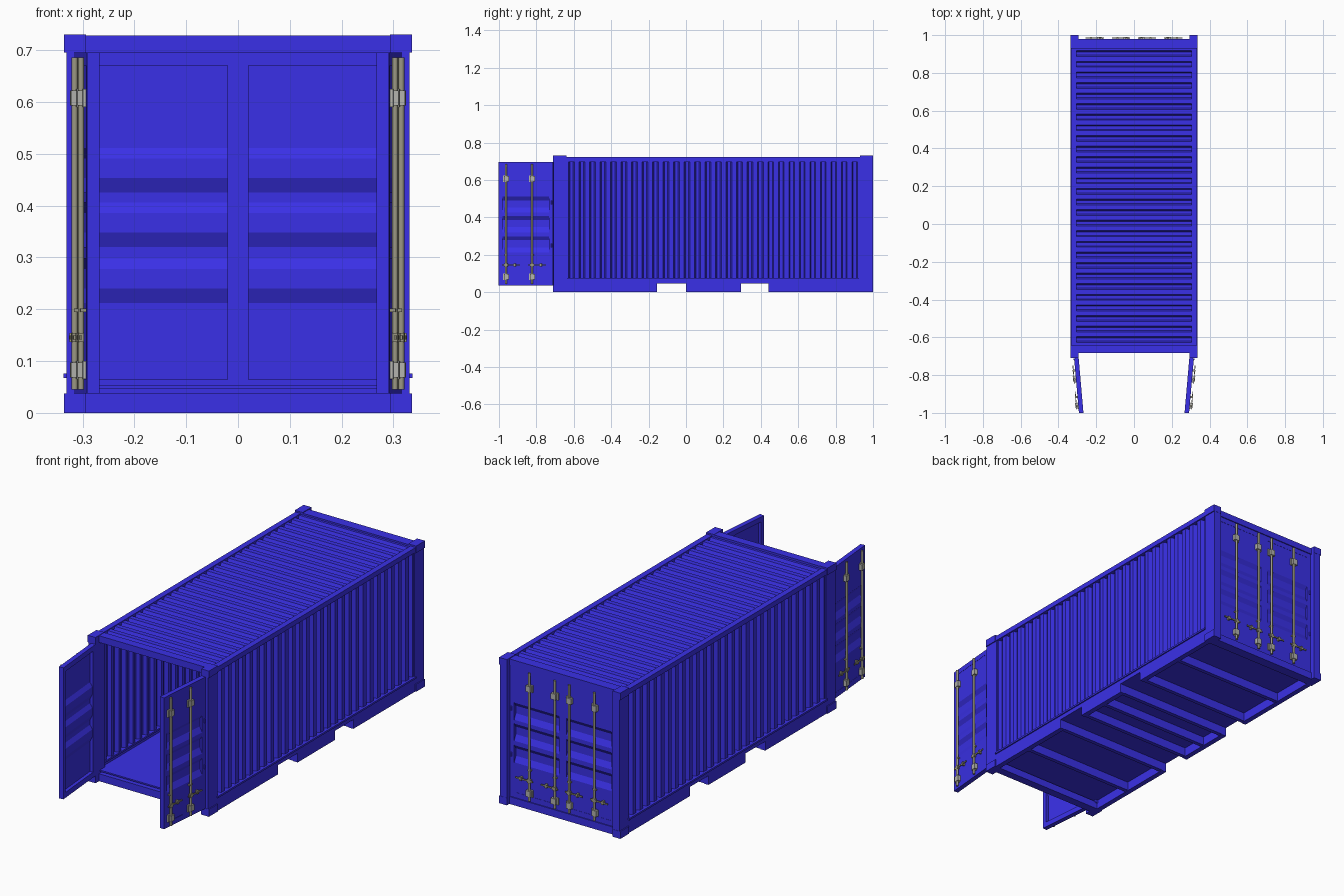
import bpy, bmesh, math
from mathutils import Matrix, Vector

if "Cube" in bpy.data.objects:
    bpy.data.objects.remove(bpy.data.objects["Cube"])


def material(name, rgb):
    m = bpy.data.materials.new(name)
    m.use_nodes = True
    m.diffuse_color = (*rgb, 1)
    m.node_tree.nodes["Principled BSDF"].inputs["Base Color"].default_value = (*rgb, 1)
    return m


BLUE = material("blue paint", (0.042, 0.03, 0.8))
STEEL = material("dull steel", (0.33, 0.315, 0.23))
PALE = material("pale steel", (0.45, 0.45, 0.42))

# Main dimensions
HALF, FRONT, BACK, TOP = 0.333, -0.71, 1.0, 0.73
POST, CAST = 0.293, 0.07
WALL_A, WALL_B = FRONT + CAST, BACK - CAST
DOOR_W, DOOR_LO, DOOR_HI = 0.292, 0.037, 0.6955
THICK = 0.024


def box(bm, x, y, z):
    size = Vector((x[1] - x[0], y[1] - y[0], z[1] - z[0]))
    mid = Vector((x[0] + x[1], y[0] + y[1], z[0] + z[1])) / 2
    bmesh.ops.create_cube(bm, size=1, matrix=Matrix.Translation(mid) @ Matrix.Diagonal((*size, 1)))


def both_sides(bm, x, y, z):
    box(bm, x, y, z)
    box(bm, (-x[1], -x[0]), y, z)


def rod(bm, x, y, z, radius, sides=10):
    bmesh.ops.create_cone(bm, cap_ends=True, segments=sides, radius1=radius, radius2=radius,
                          depth=z[1] - z[0], matrix=Matrix.Translation((x, y, sum(z) / 2)))


def prism(bm, points, lo, hi):
    """Closed (y, z) outline extruded along x."""
    face = bm.faces.new([bm.verts.new((lo, y, z)) for y, z in points])
    out = bmesh.ops.extrude_face_region(bm, geom=[face])
    verts = [v for v in out["geom"] if isinstance(v, bmesh.types.BMVert)]
    bmesh.ops.translate(bm, verts=verts, vec=(hi - lo, 0, 0))


def finish(bm, name, mat, matrix=Matrix.Identity(4), smooth=False):
    bm.transform(matrix)
    bmesh.ops.recalc_face_normals(bm, faces=bm.faces)
    mesh = bpy.data.meshes.new(name)
    bm.to_mesh(mesh)
    bm.free()
    mesh.materials.append(mat)
    ob = bpy.data.objects.new(name, mesh)
    bpy.context.collection.objects.link(ob)
    if smooth:
        bpy.ops.object.select_all(action="DESELECT")
        ob.select_set(True)
        bpy.context.view_layer.objects.active = ob
        bpy.ops.object.shade_smooth_by_angle(angle=math.radians(40))


def corrugation(start, end, count, high, low):
    """Trapezoid wave as (along, level) points."""
    pitch = (end - start) / count
    pts = [(start, high)]
    for i in range(count):
        a = start + i * pitch
        pts += [(a + pitch * f, lv) for f, lv in
                ((0.22, high), (0.35, low), (0.65, low), (0.78, high))]
    return pts + [(end, high)]


def sheet(pts, thickness=0.003):
    """Closed outline of a thin sheet following the wave."""
    return pts + [(a, lv - thickness) for a, lv in reversed(pts)]


# Corner castings
bm = bmesh.new()
for y in ((FRONT, WALL_A), (WALL_B, BACK)):
    for z in ((0, 0.037), (0.695, TOP)):
        both_sides(bm, (POST, 0.336), y, z)
finish(bm, "corner_castings", BLUE)

# Corner posts
bm = bmesh.new()
for y in ((FRONT + 0.001, WALL_A + 0.005), (WALL_B - 0.005, BACK - 0.001)):
    both_sides(bm, (POST, 0.331), y, (0.03, 0.7))
finish(bm, "corner_posts", BLUE)

# Headers and sills across both ends
bm = bmesh.new()
for y, top in (((-0.682, WALL_A), 0.7285), ((WALL_B, 0.98), 0.7265)):
    box(bm, (-0.3, 0.3), y, (0.695, top))
    box(bm, (-0.3, 0.3), y, (0, 0.037))
finish(bm, "end_headers_and_sills", BLUE)

# Top side rails
bm = bmesh.new()
both_sides(bm, (0.304, HALF), (WALL_A - 0.01, WALL_B + 0.01), (0.697, 0.722))
finish(bm, "top_side_rails", BLUE)

# Bottom side rails with fork pocket notches
POCKETS = ((-0.155, 0.0), (0.295, 0.44))
outline = [(WALL_A, 0.068), (WALL_A, 0)]
for a, b in POCKETS:
    outline += [(a, 0), (a, 0.046), (b, 0.046), (b, 0)]
outline += [(WALL_B, 0), (WALL_B, 0.068)]
bm = bmesh.new()
prism(bm, outline, 0.305, 0.331)
prism(bm, outline, -0.331, -0.305)
both_sides(bm, (0.3, 0.337), (WALL_A, WALL_B), (0.067, 0.076))
finish(bm, "bottom_side_rails", BLUE)

# Floor and cross members beneath it
bm = bmesh.new()
box(bm, (-0.31, 0.31), (-0.675, 0.97), (0.046, 0.053))
finish(bm, "floor", BLUE)
bm = bmesh.new()
beams = [-0.42, 0.1475, 0.7]
for a, b in POCKETS:
    beams += [a - 0.01, b + 0.01]
for y in beams:
    box(bm, (-0.31, 0.31), (y - 0.01, y + 0.01), (0.002, 0.047))
finish(bm, "floor_cross_members", BLUE)

# Corrugated roof
bm = bmesh.new()
prism(bm, sheet(corrugation(WALL_A, WALL_B, 28, 0.718, 0.702)), -0.306, 0.306)
finish(bm, "roof", BLUE)

# Corrugated side walls: extruded along x, then stood upright
wave = sheet(corrugation(WALL_A, WALL_B, 28, 0.326, 0.308))
for name, side in (("left_wall", 1), ("right_wall", -1)):
    bm = bmesh.new()
    prism(bm, wave, 0.07, 0.702)
    swap = Matrix(((0, 0, side, 0), (0, 1, 0, 0), (1, 0, 0, 0), (0, 0, 0, 1)))
    finish(bm, name, BLUE, swap)


def door(name, matrix):
    """Door space: x from hinge to free edge, y outward, z up."""
    lo, hi = 0.022, DOOR_W - 0.02
    # frame
    bm = bmesh.new()
    for x in ((0, lo), (hi, DOOR_W)):
        box(bm, x, (0, THICK), (DOOR_LO, DOOR_HI))
    for z in ((DOOR_LO, 0.064), (0.67, DOOR_HI)):
        box(bm, (lo, hi), (0, THICK), z)
    # pressed panel with three recessed bands, seen from both faces
    face, deep = THICK - 0.001, THICK - 0.014
    pts = [(face, 0.064)]
    for z in (0.222, 0.33, 0.435):
        pts += [(face, z - 0.01), (deep, z + 0.018), (deep, z + 0.056), (face, z + 0.076)]
    pts.append((face, 0.67))
    prism(bm, pts + [(y - 0.006, z) for y, z in reversed(pts)], lo, hi)
    # hinge barrels
    for z in (0.25, 0.48):
        rod(bm, 0.006, THICK, (z - 0.01, z + 0.01), 0.005)
    finish(bm, name, BLUE, matrix)

    # locking rods with levers
    rods = (DOOR_W - 0.04, DOOR_W - 0.18)
    bm = bmesh.new()
    for x in rods:
        rod(bm, x, THICK + 0.008, (0.045, 0.686), 0.006)
        box(bm, (x - 0.076, x + 0.02), (THICK + 0.008, THICK + 0.012), (0.142, 0.149))
        box(bm, (x - 0.01, x + 0.01), (THICK + 0.003, THICK + 0.014), (0.137, 0.154))
        box(bm, (x - 0.052, x - 0.042), (THICK - 0.001, THICK + 0.014), (0.137, 0.154))
        box(bm, (x - 0.009, x + 0.009), (THICK - 0.001, THICK + 0.01), (0.195, 0.201))
    finish(bm, name + "_lock_rods", STEEL, matrix, smooth=True)

    # rod brackets
    bm = bmesh.new()
    for x in rods:
        for z in (0.065, 0.59):
            box(bm, (x - 0.008, x + 0.017), (THICK - 0.001, THICK + 0.006), (z, z + 0.035))
            box(bm, (x - 0.016, x + 0.01), (THICK - 0.001, THICK + 0.016), (z + 0.003, z + 0.032))
    finish(bm, name + "_rod_brackets", PALE, matrix)


def door_matrix(hinge, along, outward):
    return Matrix(((along[0], outward[0], 0, hinge[0]), (along[1], outward[1], 0, hinge[1]),
                   (0, 0, 1, 0), (0, 0, 0, 1)))


# Closed back doors and opened front doors
tilt = math.radians(5)
s, c = math.sin(tilt), math.cos(tilt)
for label, side in (("left", 1), ("right", -1)):
    door("back_" + label + "_door",
         door_matrix((side * DOOR_W, 0.951), (-side, 0), (0, 1)))
    door("front_" + label + "_door",
         door_matrix((side * 0.293, -0.709), (-side * s, -c), (side * c, -s)))
